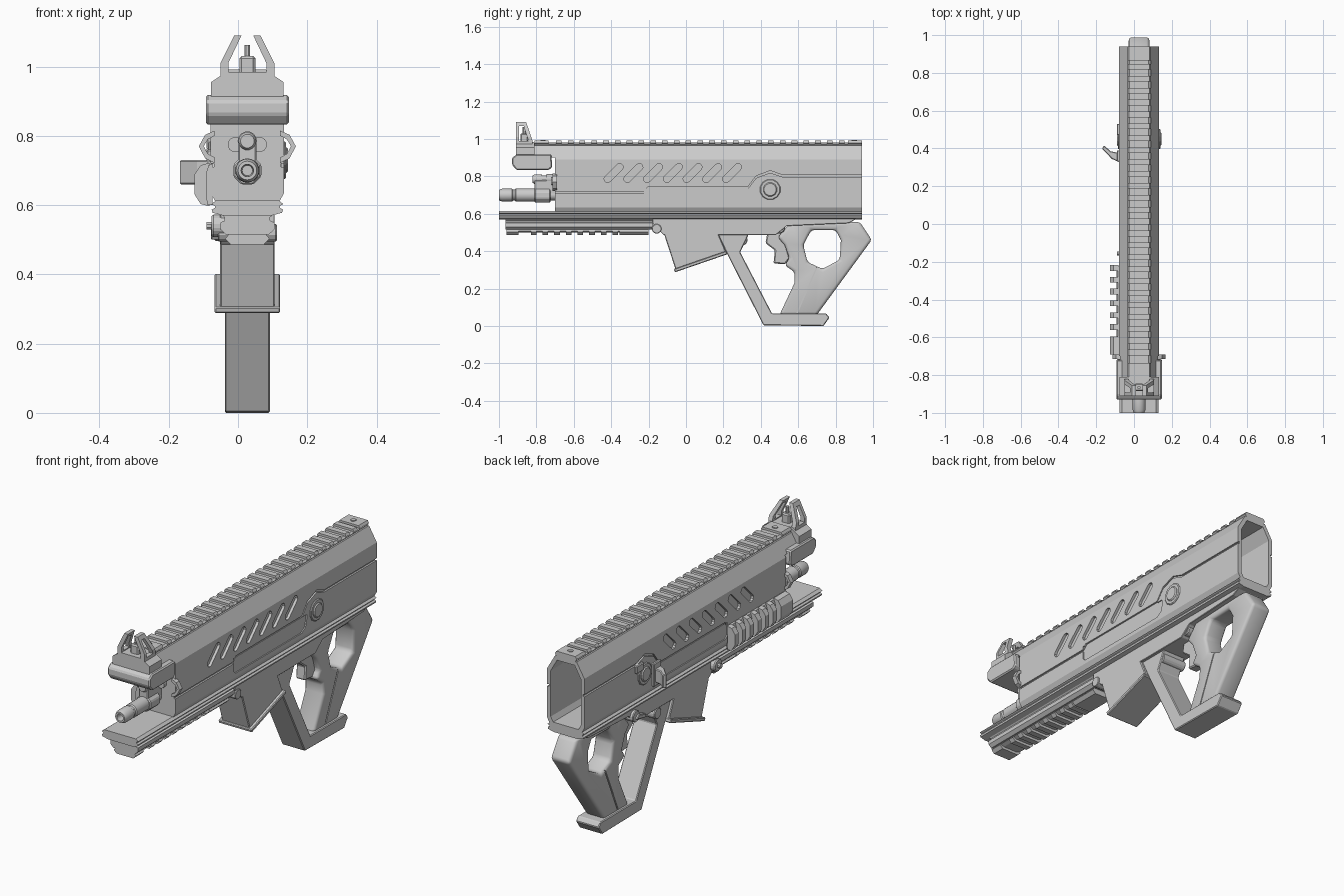
import bpy, bmesh
from math import sin, cos, pi

if "Cube" in bpy.data.objects:
    bpy.data.objects.remove(bpy.data.objects["Cube"])

CX = 0.027  # centre plane of the gun body


def add_mesh(name, bm):
    bmesh.ops.remove_doubles(bm, verts=bm.verts, dist=1e-5)
    bmesh.ops.recalc_face_normals(bm, faces=bm.faces)
    me = bpy.data.meshes.new(name)
    bm.to_mesh(me)
    bm.free()
    ob = bpy.data.objects.new(name, me)
    bpy.context.collection.objects.link(ob)
    return ob


def apply(ob, mod):
    bpy.context.view_layer.objects.active = ob
    bpy.ops.object.modifier_apply(modifier=mod.name)


def bevel(ob, width, seg=1, angle=0.6):
    m = ob.modifiers.new("bevel", 'BEVEL')
    m.width, m.segments, m.limit_method, m.angle_limit = width, seg, 'ANGLE', angle
    apply(ob, m)


def smooth(ob):
    bpy.ops.object.select_all(action='DESELECT')
    ob.select_set(True)
    bpy.context.view_layer.objects.active = ob
    bpy.ops.object.shade_smooth_by_angle(angle=0.6)


def prism(name, pts, axis, a, b, bev=0):
    """Extrude a 2D profile along an axis from a to b; x is relative to CX."""
    place = {'x': lambda p, t: (t + CX, p[0], p[1]),
             'y': lambda p, t: (p[0] + CX, t, p[1]),
             'z': lambda p, t: (p[0] + CX, p[1], t)}[axis]
    bm = bmesh.new()
    lo, hi = ([bm.verts.new(place(p, t)) for p in pts] for t in (a, b))
    bm.faces.new(lo)
    bm.faces.new(hi)
    n = len(pts)
    for i in range(n):
        j = (i + 1) % n
        bm.faces.new((lo[i], lo[j], hi[j], hi[i]))
    ob = add_mesh(name, bm)
    if bev:
        bevel(ob, bev)
    return ob


def sym(half):
    return half + [(-x, z) for x, z in reversed(half)]


def circle(u, v, r, n=16):
    return [(u + r * cos(2 * pi * (i + .5) / n), v + r * sin(2 * pi * (i + .5) / n)) for i in range(n)]


def box(name, x0, x1, y0, y1, z0, z1, bev=0):
    return prism(name, [(x0, z0), (x1, z0), (x1, z1), (x0, z1)], 'y', y0, y1, bev)


def cut(ob, cutter):
    cutter.hide_render = True
    m = ob.modifiers.new("cut", 'BOOLEAN')
    m.operation, m.solver, m.object = 'DIFFERENCE', 'EXACT', cutter
    apply(ob, m)
    bpy.data.objects.remove(cutter)


def cut_sides(ob, pts, half, depth):
    cut(ob, prism("cutter", pts, 'x', half - depth, half + .1))
    cut(ob, prism("cutter", pts, 'x', -half - .1, -half + depth))


def strip(line, dy, dz):
    return [(y + dy, z + dz) for y, z in line] + [(y - dy, z - dz) for y, z in reversed(line)]


def lathe(name, prof, z, n=20):
    bm = bmesh.new()
    rings = [[bm.verts.new((CX + r * cos(2 * pi * i / n), y, z + r * sin(2 * pi * i / n)))
              for i in range(n)] for y, r in prof]
    for p, q in zip(rings, rings[1:]):
        for i in range(n):
            j = (i + 1) % n
            bm.faces.new((p[i], p[j], q[j], q[i]))
    bm.faces.new(rings[0])
    bm.faces.new(rings[-1])
    ob = add_mesh(name, bm)
    smooth(ob)
    return ob


# Main body shell, hollow at the rear
body = prism("body_shell", sym([(.085, .597), (.106, .635), (.106, .89), (.062, .965)]), 'y', -.7, .94)
cut(body, prism("cutter", sym([(.072, .62), (.086, .645), (.086, .882), (.05, .945)]), 'y', -.3, 1.1))
port = [(-.225, .736), (-.225, .67), (-.21, .655), (.33, .655), (.36, .675), (.37, .71), (.37, .736)]
cut_sides(body, port, .106, .006)
seam = [(-.72, .715), (-.225, .715), (-.205, .738), (.33, .738), (.375, .797), (.45, .825),
        (.515, .803), (1, .803)]
cut_sides(body, strip(seam, 0, .0055), .106, .009)
for k in range(7):  # slanted vent slots
    y, z, r = -.387 + k * .1055, .818, .019
    slot = [(y + s * .032 + r * cos(a), z + s * .032 + r * sin(a)) for s, a0 in ((1, -pi / 4), (-1, 3 * pi / 4))
            for a in (a0 + i * pi / 5 for i in range(6))]
    cut_sides(body, slot, .106, .014)
prism("upper_nose", sym([(.1, .9), (.062, .965)]), 'y', -.82, -.69)

# Round side bosses
for s in (-1, 1):
    prism("pivot_ring", circle(.45, .73, .056, 12), 'x', s * .1, s * .112, .004)
    prism("pivot_cap", circle(.45, .73, .038, 12), 'x', s * .1, s * .118, .005)
    loop = [(.095, .815), (.122, .803), (.14, .77), (.122, .735), (.095, .722),
            (.095, .738), (.114, .748), (.126, .77), (.114, .79), (.095, .8)]
    prism("sling_loop", [(s * x, z) for x, z in loop], 'y', -.715, -.69)

# Top rail with cross teeth
tooth = sym([(.05, .968), (.062, .978), (.054, .991)])
prism("top_rail", sym([(.045, .955), (.06, .972), (.05, .98)]), 'y', -.81, .94)
prism("top_rail_rear", tooth, 'y', .865, .94)
prism("top_rail_front", tooth, 'y', -.81, -.735)
for k in range(25):
    prism("top_rail_tooth", tooth, 'y', -.695 + k * .063, -.665 + k * .063)
for y in (-.765, .9):
    prism("rail_screw", circle(0, y, .014, 6), 'z', .98, .995)

# Front sight block, base, wings and post
prism("sight_block", [(-.93, .862), (-.93, .9), (-.905, .918), (-.72, .918), (-.715, .85), (-.735, .833),
                      (-.905, .833)], 'x', -.12, .12, .006)
prism("sight_base", sym([(.105, .91), (.105, .955), (.06, .985)]), 'y', -.91, -.81)
for s in (-1, 1):
    wing = prism("sight_wing", [(s * x, z) for x, z in ((.078, .96), (.078, 1.01), (.038, 1.09),
                 (.017, 1.09), (.055, 1.01), (.055, .96))], 'y', -.91, -.82)
    cut(wing, prism("cutter", [(-.858, 1.1), (-.82, .99), (-.7, .99), (-.7, 1.1)], 'x', -.2, .2))
    cut(wing, prism("cutter", [(-.893, .99), (-.893, 1.07), (-.868, 1.07), (-.842, .99)], 'x', -.2, .2))
box("sight_post_base", -.023, .023, -.885, -.845, .97, 1.03, .006)
prism("sight_post", circle(0, -.865, .009, 8), 'z', 1.0, 1.063)

# Barrel with muzzle device and gas system
lathe("barrel", [(-.95, .001), (-.95, .015), (-1, .018), (-1, .027), (-.985, .034), (-.93, .034), (-.925, .03),
                 (-.915, .03), (-.91, .035), (-.81, .035), (-.81, .028), (-.6, .028)], .70)
prism("barrel_nut", circle(0, .70, .044, 8), 'y', -.81, -.725, .005)
box("gas_block", -.026, .026, -.81, -.69, .7, .78, .004)
lathe("gas_plug", [(-.82, .016), (-.82, .02), (-.81, .026), (-.77, .026), (-.77, .02), (-.745, .02),
                   (-.745, .028), (-.69, .028)], .785, 14)
for x in (-.035, .035):
    prism("gas_lobe", circle(x, .775, .022, 12), 'y', -.72, -.69)

# Lower tray, handguard and bottom rail
prism("lower_tray", sym([(.07, .57), (.1, .578), (.103, .587), (.094, .592), (.094, .598), (.104, .603),
                         (.09, .614)]), 'y', -1, .94)
tray_cut = prism("handguard", sym([(.062, .515), (.078, .53), (.078, .55), (.066, .555), (.066, .565),
                                   (.08, .578)]), 'y', -.965, -.18)
lug = sym([(.048, .487), (.064, .503), (.05, .52)])
prism("bottom_rail", sym([(.04, .5), (.06, .508), (.05, .52)]), 'y', -.96, -.2)
prism("bottom_rail_front", lug, 'y', -.96, -.895)
prism("bottom_rail_rear", lug, 'y', -.355, -.2)
for k in range(8):
    prism("bottom_rail_tooth", lug, 'y', -.83 + k * .0625, -.80 + k * .0625)

# Side rail on the left
side_base = [(-.1, .6), (-.115, .6), (-.12, .63), (-.12, .69), (-.112, .715), (-.1, .72)]
side_lug = [(-.11, .597), (-.135, .603), (-.153, .632), (-.153, .688), (-.135, .715), (-.11, .722)]
prism("side_rail", side_base, 'y', -.7, -.225)
prism("side_rail_end", side_lug, 'y', -.69, -.595)
for k in range(6):
    prism("side_rail_tooth", side_lug, 'y', -.56 + k * .0625, -.53 + k * .0625)

# Charging handle and bolt catch
prism("charging_handle", [(-.1, .325), (-.145, .345), (-.197, .40), (-.185, .415), (-.15, .385), (-.1, .375)],
      'z', .66, .73, .004)
box("handle_guide", -.118, -.1, .33, .39, .64, .76, .004)
box("bolt_catch", -.118, -.1, .47, .53, .76, .8, .004)

# Lower receiver and magazine well
prism("lower_receiver", [(-.18, .59), (-.18, .55), (-.12, .487), (.48, .487), (.54, .535), (.87, .55),
                         (.935, .585), (.935, .59)], 'x', -.079, .079, .006)
prism("magazine_well", [(-.12, .5), (-.055, .3), (.215, .395), (.17, .5)], 'x', -.079, .079, .004)
prism("magazine_lip", [(-.065, .305), (-.06, .287), (.222, .384), (.216, .402)], 'x', -.095, .095, .004)
prism("takedown_pin", circle(-.157, .52, .026, 12), 'x', -.085, .085, .003)
prism("takedown_knob", circle(-.157, .54, .034, 10), 'x', -.103, -.06, .005)
prism("takedown_tip", circle(-.157, .54, .012, 8), 'x', -.118, -.09)
prism("selector_disc", circle(.5, .525, .03, 12), 'x', -.095, .07, .004)
prism("selector_lever", [(.49, .535), (.51, .515), (.44, .5), (.43, .515)], 'x', -.105, -.07, .003)
prism("magazine_release", circle(.3, .46, .03, 10), 'x', -.078, .06, .004)

# Hand guard loop, trigger and pistol grip
prism("guard_loop", [(.22, .385), (.414, .004), (.735, 0), (.767, .045), (.75, .067), (.46, .067), (.29, .395),
                     (.335, .49), (.17, .49)], 'x', -.065, .065, .004)
prism("trigger", [(.435, .5), (.425, .443), (.475, .405), (.468, .335), (.53, .33), (.555, .363), (.515, .5)],
      'x', -.027, .027, .006)
grip = prism("pistol_grip", [(.49, .475), (.553, .545), (.874, .556), (.93, .556), (.993, .46), (.70, .06),
                             (.50, .06), (.58, .23), (.58, .29), (.527, .325), (.553, .363), (.527, .433)],
             'x', -.055, .055)
cut(grip, prism("cutter", [(.67, .513), (.80, .513), (.828, .46), (.822, .355), (.73, .305), (.65, .342),
                           (.627, .433)], 'x', -.2, .2))
bevel(grip, .016, 3, .7)
cut_sides(grip, strip([(.70, .315), (.59, .06)], .004, 0), .055, .004)
smooth(grip)
